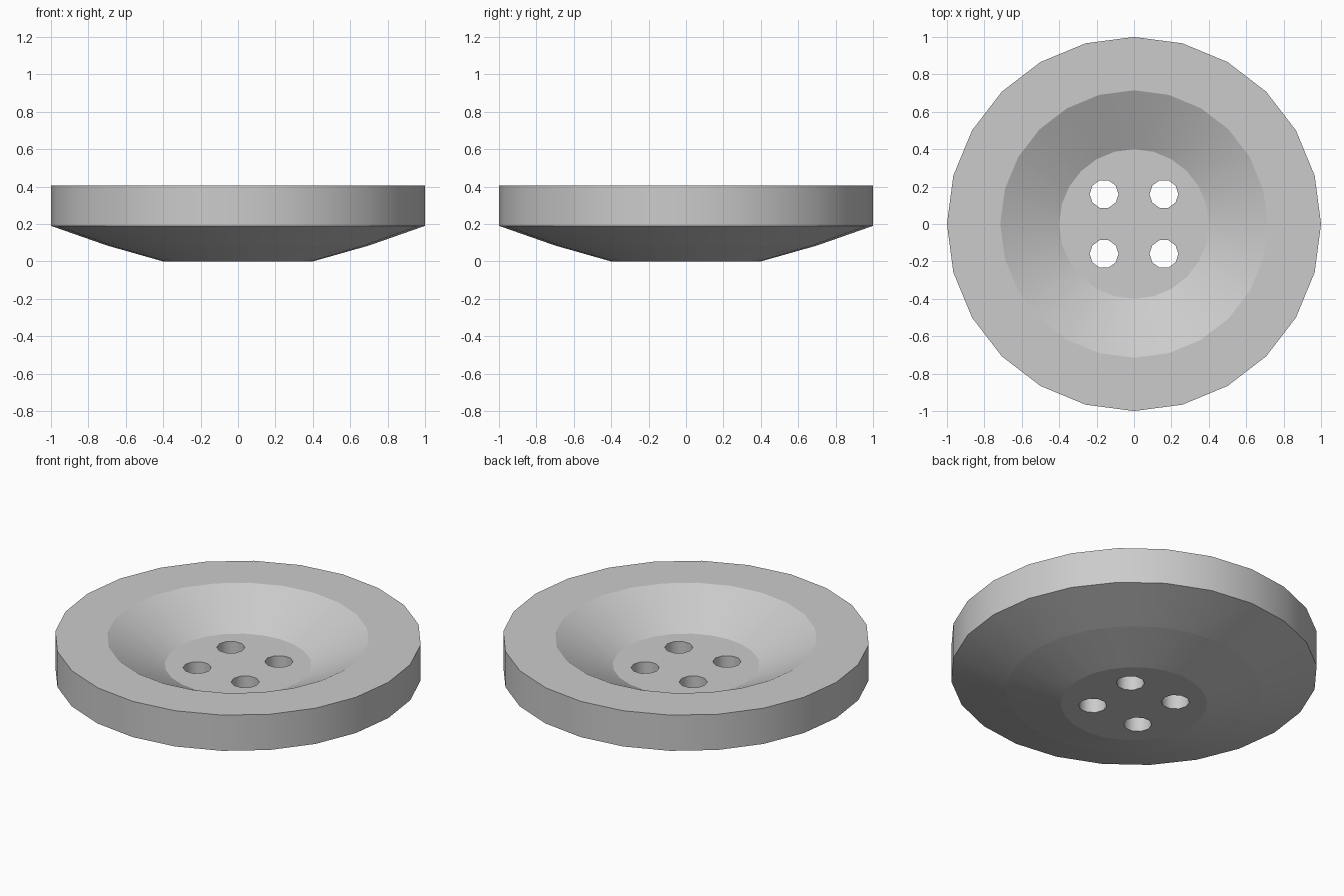
import bpy, bmesh, math

if "Cube" in bpy.data.objects:
    bpy.data.objects.remove(bpy.data.objects["Cube"])

SIDES, HOLE_SIDES = 24, 10
FLOOR_Z = 0.245
# Body cross-section (radius, height) from underside hub to dish floor
PROFILE = [(0.4, 0), (0.7, 0.085), (1, 0.19), (1, 0.405), (0.715, 0.405), (0.4, FLOOR_Z)]
HOLE_R, HOLE_POS = 0.077, 0.16

bm = bmesh.new()


def ring(cx, cy, r, z, n):
    return [bm.verts.new((cx + r * math.cos(2 * math.pi * i / n),
                          cy + r * math.sin(2 * math.pi * i / n), z)) for i in range(n)]


def bridge(a, b):
    n = len(a)
    for i in range(n):
        j = (i + 1) % n
        bm.faces.new((a[i], a[j], b[j], b[i]))


def loop_edges(loop):
    return [bm.edges.get((loop[i], loop[i - 1])) for i in range(len(loop))]


# Lathed rim, dish wall and underside
rings = [ring(0, 0, r, z, SIDES) for r, z in PROFILE]
for lower, upper in zip(rings, rings[1:]):
    bridge(lower, upper)
bottom_edges, floor_edges = loop_edges(rings[0]), loop_edges(rings[-1])

# Four thread holes
for sx in (-1, 1):
    for sy in (-1, 1):
        top = ring(sx * HOLE_POS, sy * HOLE_POS, HOLE_R, FLOOR_Z, HOLE_SIDES)
        low = ring(sx * HOLE_POS, sy * HOLE_POS, HOLE_R, 0, HOLE_SIDES)
        bridge(top, low)
        floor_edges += loop_edges(top)
        bottom_edges += loop_edges(low)

# Flat hub faces around the holes
for edges, nz in ((bottom_edges, -1), (floor_edges, 1)):
    bmesh.ops.triangle_fill(bm, edges=edges, use_beauty=True, normal=(0, 0, nz))
bmesh.ops.recalc_face_normals(bm, faces=bm.faces)

# Smooth around each band, crisp where bands meet
for f in bm.faces:
    f.smooth = True
for e in bm.edges:
    if len(e.link_faces) == 2 and abs(e.verts[0].co.z - e.verts[1].co.z) < 1e-5:
        e.smooth = e.calc_face_angle() < 0.01

mesh = bpy.data.meshes.new("button")
bm.to_mesh(mesh)
bm.free()
grey = bpy.data.materials.new("light grey")
grey.diffuse_color = (0.6, 0.6, 0.6, 1)
grey.use_nodes = True
grey.node_tree.nodes["Principled BSDF"].inputs["Base Color"].default_value = grey.diffuse_color
mesh.materials.append(grey)
bpy.context.collection.objects.link(bpy.data.objects.new("button", mesh))
